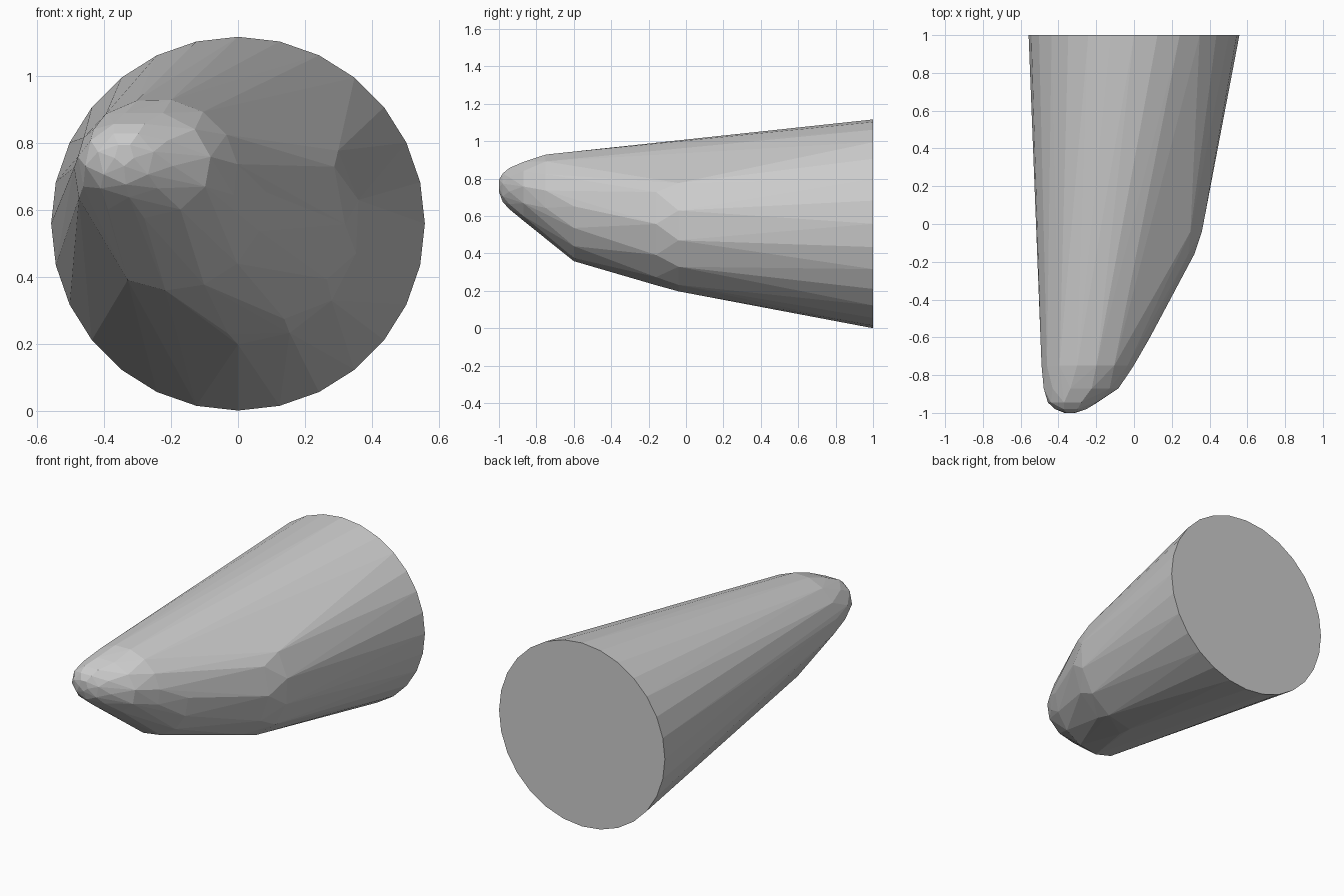
import bpy, bmesh, math

cube = bpy.data.objects.get("Cube")
if cube:
    bpy.data.objects.remove(cube, do_unlink=True)

# One flat grey for the whole body
grey = bpy.data.materials.new("plain grey")
grey.use_nodes = True
colour = (0.6, 0.6, 0.6, 1.0)
grey.diffuse_color = colour
bsdf = next(n for n in grey.node_tree.nodes if n.type == 'BSDF_PRINCIPLED')
bsdf.inputs["Base Color"].default_value = colour

# Arcs from nose to base: y, centre x, centre z, radius x, radius z,
# start angle, end angle (0 = +x, 90 = up), steps
FULL = (-90, 270)
ARCS = [
    (-1.0, -0.34, 0.765, 0.03, 0.035, *FULL, 5),
    (-0.98, -0.335, 0.755, 0.085, 0.08, *FULL, 7),
    (-0.945, -0.325, 0.75, 0.133, 0.113, *FULL, 9),
    (-0.87, -0.28, 0.735, 0.2, 0.16, *FULL, 11),
    (-0.75, -0.245, 0.71, 0.245, 0.222, -90, 200, 12),
    (-0.6, -0.2, 0.645, 0.285, 0.287, -117, 25, 6),
    (-0.16, -0.03, 0.58, 0.35, 0.35, -90, 25, 4),
    (-0.04, 0.0, 0.565, 0.365, 0.368, -90, 35, 5),
    (1.0, 0.0, 0.558, 0.558, 0.558, *FULL, 28),
]


def add_arc(bm, y, cx, cz, rx, rz, start, end, steps):
    for i in range(steps + 1):
        if i == steps and end - start == 360:
            break
        a = math.radians(start + (end - start) * i / steps)
        bm.verts.new((cx + rx * math.cos(a), y, cz + rz * math.sin(a)))


# Faceted skewed cone: convex hull wrapped round the arcs
bm = bmesh.new()
for arc in ARCS:
    add_arc(bm, *arc)
bmesh.ops.convex_hull(bm, input=bm.verts[:], use_existing_faces=False)
unused = [v for v in bm.verts if not v.link_faces]
bmesh.ops.delete(bm, geom=unused, context='VERTS')

# Merge the flat base into one face
bmesh.ops.dissolve_limit(bm, angle_limit=math.radians(0.5),
                         verts=bm.verts[:], edges=bm.edges[:])
bmesh.ops.recalc_face_normals(bm, faces=bm.faces[:])

mesh = bpy.data.meshes.new("tapered_body")
bm.to_mesh(mesh)
bm.free()
mesh.materials.append(grey)
body = bpy.data.objects.new("tapered_body", mesh)
bpy.context.scene.collection.objects.link(body)
